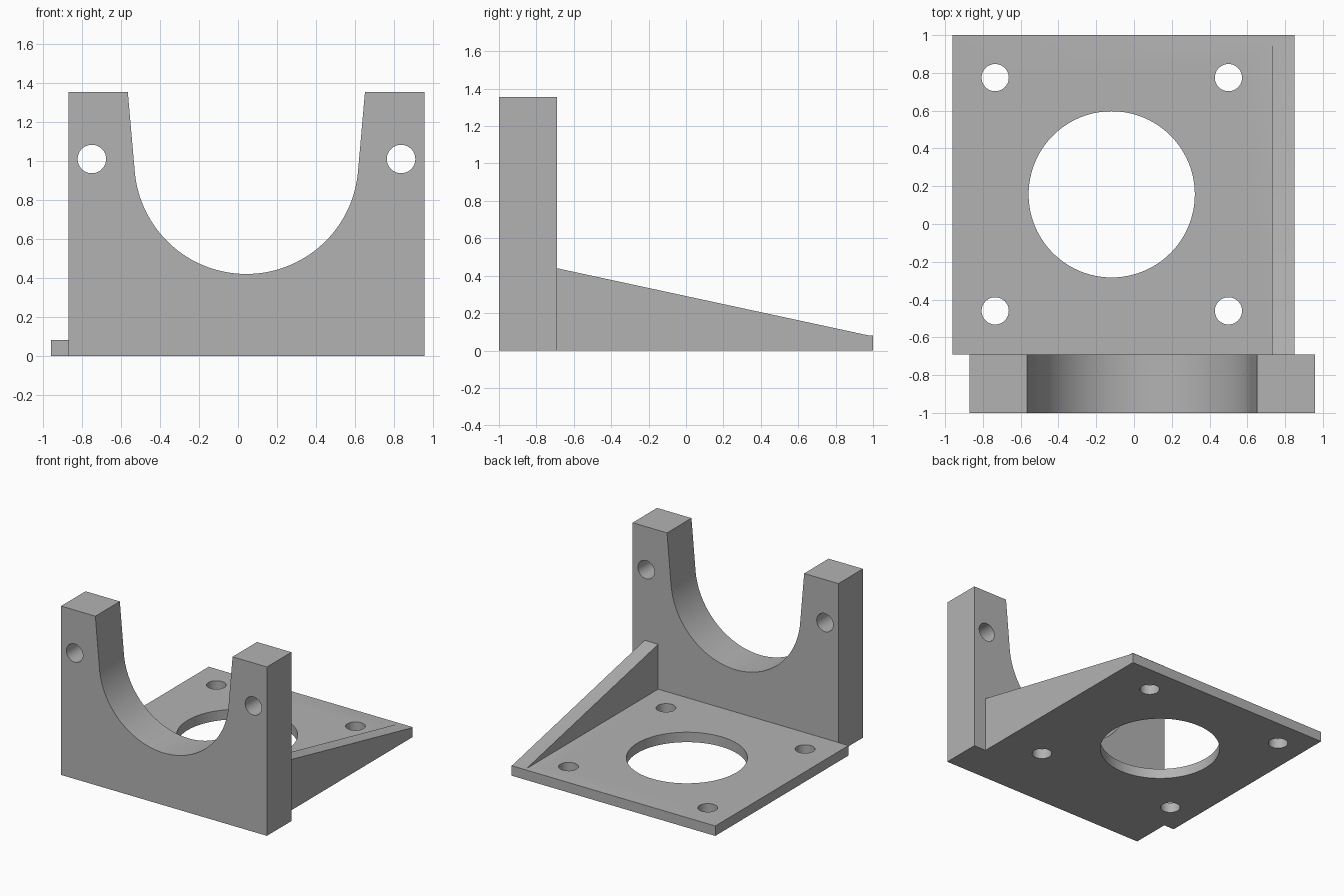
import bpy
import bmesh
from math import sin, cos, pi, radians
from mathutils import Matrix, Vector

if "Cube" in bpy.data.objects:
    bpy.data.objects.remove(bpy.data.objects["Cube"], do_unlink=True)

grey = bpy.data.materials.new("plain_grey")
grey.use_nodes = True
GREY = (0.45, 0.45, 0.45, 1)
grey.diffuse_color = GREY
grey.node_tree.nodes["Principled BSDF"].inputs["Base Color"].default_value = GREY


def add_object(name, bm):
    bmesh.ops.recalc_face_normals(bm, faces=bm.faces)
    mesh = bpy.data.meshes.new(name)
    bm.to_mesh(mesh)
    bm.free()
    mesh.materials.append(grey)
    obj = bpy.data.objects.new(name, mesh)
    bpy.context.collection.objects.link(obj)
    return obj


def prism(name, points, sweep):
    """Extrude a closed outline along a vector."""
    bm = bmesh.new()
    face = bm.faces.new([bm.verts.new(p) for p in points])
    result = bmesh.ops.extrude_face_region(bm, geom=[face], use_keep_orig=True)
    moved = [v for v in result["geom"] if isinstance(v, bmesh.types.BMVert)]
    bmesh.ops.translate(bm, verts=moved, vec=Vector(sweep))
    return add_object(name, bm)


def drill(name, centre, radius, along_y=False, segments=64):
    """Round cutter, upright or running front to back."""
    bm = bmesh.new()
    turn = Matrix.Rotation(pi / 2 if along_y else 0, 4, "X")
    bmesh.ops.create_cone(bm, cap_ends=True, segments=segments, radius1=radius,
                          radius2=radius, depth=0.8,
                          matrix=Matrix.Translation(centre) @ turn)
    return add_object(name, bm)


def combine(target, tool, operation):
    """Apply a boolean and discard the tool object."""
    mod = target.modifiers.new("shape", "BOOLEAN")
    mod.operation = operation
    mod.solver = "EXACT"
    mod.object = tool
    bpy.context.view_layer.objects.active = target
    bpy.ops.object.modifier_apply(modifier=mod.name)
    bpy.data.objects.remove(tool, do_unlink=True)


FRONT, JOINT, BACK = -1.0, -0.69, 1.0
EMBED = -0.85     # depth to which plate and rib enter the wall
TOP, THICK = 1.355, 0.08

# Upright wall: U-shaped cradle with flared sides tangent to the arc
cx, cz, r, flare = 0.043, 0.995, 0.575, radians(5)
arc = [pi + flare + (pi - 2 * flare) * i / 64 for i in range(65)]
half = r * cos(flare) + (TOP - cz + r * sin(flare)) * sin(flare) / cos(flare)
outline = [(-0.87, 0), (-0.87, TOP), (cx - half, TOP)]
outline += [(cx + r * cos(a), cz + r * sin(a)) for a in arc]
outline += [(cx + half, TOP), (0.957, TOP), (0.957, 0)]
bracket = prism("mounting_bracket", [(x, FRONT, z) for x, z in outline],
                (0, JOINT - FRONT, 0))

# Base plate, narrowed where it enters the wall
plate = prism("base_plate", [(-0.96, JOINT, 0), (-0.8, JOINT, 0), (-0.8, EMBED, 0),
                             (0.85, EMBED, 0), (0.85, BACK, 0), (-0.96, BACK, 0)],
              (0, 0, THICK))

# Sloping side rib
rib = prism("side_rib", [(0.73, EMBED, 0), (0.73, EMBED, 0.44), (0.73, JOINT, 0.44),
                         (0.73, 0.98, THICK), (0.73, 0.98, 0)], (0.12, 0, 0))

combine(bracket, plate, "UNION")
combine(bracket, rib, "UNION")

# Bolt holes in the wall
for x in (-0.75, 0.837):
    combine(bracket, drill("wall_hole", (x, -0.85, 1.01), 0.073, True), "DIFFERENCE")

# Large opening and four bolt holes in the plate
combine(bracket, drill("centre_opening", (-0.118, 0.157, 0), 0.44, segments=96), "DIFFERENCE")
for x in (-0.735, 0.5):
    for y in (-0.46, 0.775):
        combine(bracket, drill("plate_hole", (x, y, 0), 0.072), "DIFFERENCE")

bpy.ops.object.select_all(action="DESELECT")
bracket.select_set(True)
bpy.context.view_layer.objects.active = bracket
bpy.ops.object.shade_smooth_by_angle(angle=radians(30))
